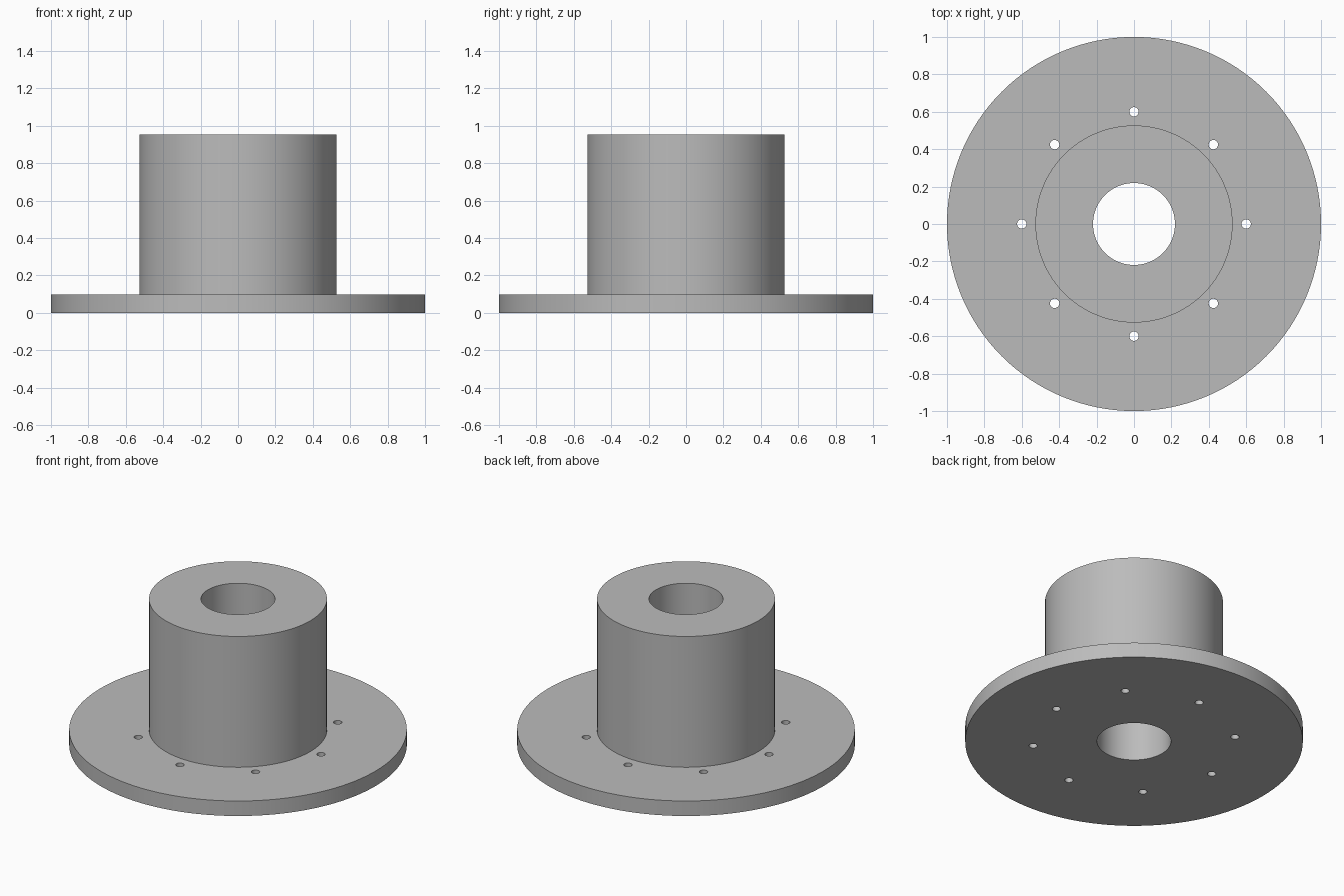
import bpy
import bmesh
from math import cos, sin, pi

SEGMENTS = 128
BORE_R, HUB_R, FLANGE_R = 0.219, 0.527, 1.0
FLANGE_H, TOTAL_H = 0.098, 0.953
BOLT_CIRCLE, BOLT_R, BOLT_COUNT = 0.6, 0.025, 8

cube = bpy.data.objects.get("Cube")
if cube:
    bpy.data.objects.remove(cube, do_unlink=True)

# Plain grey metal
grey = bpy.data.materials.new("grey metal")
grey.use_nodes = True
color = (0.5, 0.5, 0.5, 1)
grey.diffuse_color = color
grey.node_tree.nodes["Principled BSDF"].inputs["Base Color"].default_value = color


def add_object(name, bm):
    bmesh.ops.recalc_face_normals(bm, faces=bm.faces)
    mesh = bpy.data.meshes.new(name)
    bm.to_mesh(mesh)
    bm.free()
    mesh.materials.append(grey)
    obj = bpy.data.objects.new(name, mesh)
    bpy.context.collection.objects.link(obj)
    return obj


# Flange, hub and bore: one closed profile turned around z
profile = [(BORE_R, 0), (FLANGE_R, 0), (FLANGE_R, FLANGE_H),
           (HUB_R, FLANGE_H), (HUB_R, TOTAL_H), (BORE_R, TOTAL_H)]
bm = bmesh.new()
verts = [bm.verts.new((r, 0, z)) for r, z in profile]
edges = [bm.edges.new((v, verts[i - 1])) for i, v in enumerate(verts)]
bmesh.ops.spin(bm, geom=verts + edges, cent=(0, 0, 0), axis=(0, 0, 1),
               angle=2 * pi, steps=SEGMENTS, use_merge=True)
bmesh.ops.remove_doubles(bm, verts=bm.verts, dist=0.0001)
hub = add_object("flanged_hub", bm)

# Ring of bolt holes through the flange
bm = bmesh.new()
for i in range(BOLT_COUNT):
    a = 2 * pi * i / BOLT_COUNT
    made = bmesh.ops.create_cone(bm, cap_ends=True, segments=32, radius1=BOLT_R,
                                 radius2=BOLT_R, depth=4 * FLANGE_H)
    bmesh.ops.translate(bm, verts=made["verts"],
                        vec=(BOLT_CIRCLE * cos(a), BOLT_CIRCLE * sin(a), 0))
cutter = add_object("bolt_hole_cutter", bm)
cutter.hide_render = True

cut = hub.modifiers.new("bolt holes", "BOOLEAN")
cut.operation = "DIFFERENCE"
cut.solver = "EXACT"
cut.object = cutter

# Apply the cut, then smooth the round walls
bpy.ops.object.select_all(action="DESELECT")
hub.select_set(True)
bpy.context.view_layer.objects.active = hub
bpy.ops.object.modifier_apply(modifier=cut.name)
bpy.data.objects.remove(cutter, do_unlink=True)
bpy.ops.object.shade_smooth_by_angle(angle=pi / 6)
